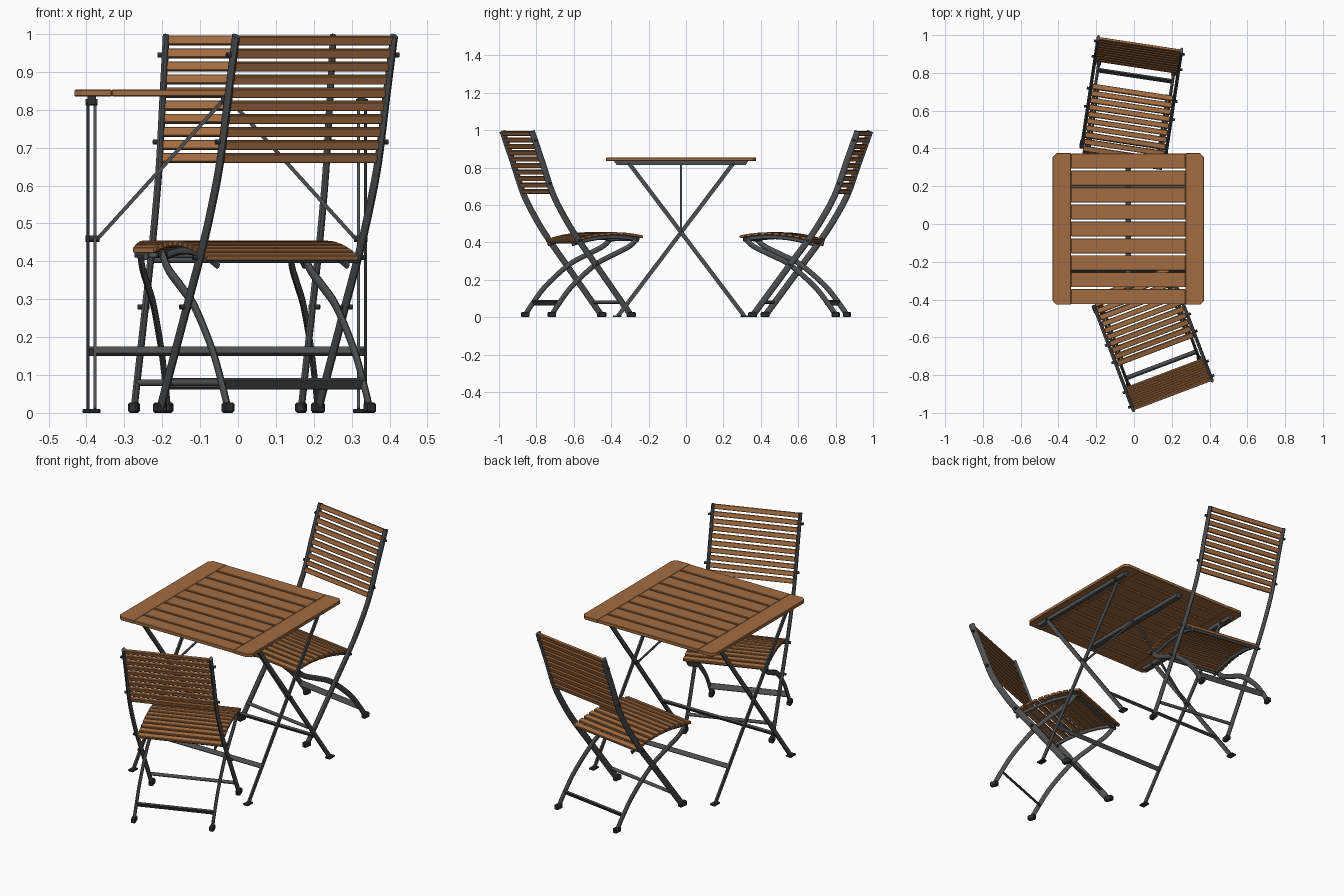
import bpy, bmesh, math
from mathutils import Matrix, Vector

if "Cube" in bpy.data.objects:
    bpy.data.objects.remove(bpy.data.objects["Cube"])


def mat(name, rgb):
    m = bpy.data.materials.new(name)
    m.diffuse_color = (*rgb, 1)
    m.use_nodes = True
    m.node_tree.nodes["Principled BSDF"].inputs["Base Color"].default_value = m.diffuse_color
    return m


WOOD = mat("oiled wood", (0.36, 0.15, 0.052))
METAL = mat("dark grey steel", (0.075, 0.078, 0.082))
BLACK = mat("black plastic", (0.03, 0.031, 0.032))


def finish(name, bm, material, world, smooth=False):
    bmesh.ops.recalc_face_normals(bm, faces=bm.faces)
    me = bpy.data.meshes.new(name)
    bm.to_mesh(me)
    bm.free()
    me.materials.append(material)
    ob = bpy.data.objects.new(name, me)
    bpy.context.collection.objects.link(ob)
    ob.matrix_world = world
    if smooth:
        bpy.context.view_layer.objects.active = ob
        ob.select_set(True)
        bpy.ops.object.shade_smooth_by_angle(angle=math.radians(40))
        ob.select_set(False)
    return ob


def box(name, loc, size, material, world, tilt=0.0, bevel=0.002):
    bm = bmesh.new()
    m = Matrix.Translation(loc) @ Matrix.Rotation(tilt, 4, 'X') @ Matrix.Diagonal((*size, 1))
    bmesh.ops.create_cube(bm, size=1, matrix=m)
    if bevel:
        bmesh.ops.bevel(bm, geom=bm.edges[:], offset=bevel, segments=1, affect='EDGES')
    return finish(name, bm, material, world)


def rod(name, loc, radius, length, material, world, axis='X', sides=10):
    bm = bmesh.new()
    r = Matrix.Rotation(math.pi / 2, 4, 'Y') if axis == 'X' else Matrix.Identity(4)
    bmesh.ops.create_cone(bm, cap_ends=True, segments=sides, radius1=radius, radius2=radius,
                          depth=length, matrix=Matrix.Translation(loc) @ r)
    return finish(name, bm, material, world, True)


def smooth_path(pts, steps=5):
    # Catmull-Rom through the control points
    p = [Vector(q) for q in pts]
    p = [2 * p[0] - p[1]] + p + [2 * p[-1] - p[-2]]
    out = []
    for i in range(1, len(p) - 2):
        a, b, c, d = p[i - 1:i + 3]
        for s in range(steps):
            t = s / steps
            out.append(0.5 * (2 * b + (c - a) * t + (2 * a - 5 * b + 4 * c - d) * t * t
                              + (3 * b - a - 3 * c + d) * t ** 3))
    return out + [p[-2]]


def tube(name, x, path, half_x, half_n, material, world, sides=12):
    # oval section swept along a path in the yz plane
    bm = bmesh.new()
    rings = []
    for i, q in enumerate(path):
        t = (path[min(i + 1, len(path) - 1)] - path[max(i - 1, 0)]).normalized()
        n = Vector((-t.y, t.x))
        ring = []
        for k in range(sides):
            a = 2 * math.pi * k / sides
            o = q + n * half_n * math.sin(a)
            ring.append(bm.verts.new((x + half_x * math.cos(a), o.x, o.y)))
        rings.append(ring)
    for r0, r1 in zip(rings, rings[1:]):
        for k in range(sides):
            j = (k + 1) % sides
            bm.faces.new((r0[k], r0[j], r1[j], r1[k]))
    bm.faces.new(rings[0])
    bm.faces.new(rings[-1])
    return finish(name, bm, material, world, True)


def bar(name, a, b, width, thick, material, world):
    # straight flat bar between two points, thin along the side direction
    a, b = Vector(a), Vector(b)
    z = (b - a).normalized()
    y = Vector((0, 1, 0)) if abs(z.x) > 0.1 else z.cross(Vector((1, 0, 0))).normalized()
    x = y.cross(z).normalized()
    m = Matrix((x, y, z)).transposed().to_4x4()
    m = Matrix.Translation((a + b) / 2) @ m @ Matrix.Diagonal((thick, width, (b - a).length, 1))
    bm = bmesh.new()
    bmesh.ops.create_cube(bm, size=1, matrix=m)
    return finish(name, bm, material, world)


# ---------------- folding chair: local y runs from backrest (0) to front ----------------
LONG = [(0, .995), (.06, .83), (.12, .66), (.19, .53), (.262, .42), (.37, .275), (.565, .012)]
SHORT = [(.612, .42), (.565, .378), (.47, .332), (.37, .28), (.24, .168), (.165, .075), (.122, .012)]


def seat_z(d):
    return .447 - .7 * (d - .48) ** 2


def chair(world):
    long_path, short_path = smooth_path(LONG), smooth_path(SHORT)

    def at_z(path, z):
        return min(path, key=lambda q: abs(q.y - z)).x

    for s in (-1, 1):
        tube("chair_long_leg", s * .223, long_path, .009, .017, METAL, world)
        tube("chair_short_leg", s * .200, short_path, .008, .014, METAL, world)
        box("chair_front_foot", (s * .223, .568, .014), (.026, .046, .028), BLACK, world, .55 - .55, .005)
        box("chair_rear_foot", (s * .200, .122, .014), (.024, .042, .028), BLACK, world, 0, .005)
        # seat side rail under the slats
        rail = [Vector((.245 + .38 * i / 8, seat_z(.245 + .38 * i / 8) - .018)) for i in range(9)]
        tube("seat_rail", s * .183, rail, .007, .011, METAL, world, 8)
        # bolts and pivots
        for z, d in ((.945, .018), (.715, .1), (.28, .367), (.41, .27)):
            rod("chair_bolt", (s * .228, d, z), .007, .03, BLACK, world)
        rod("seat_pivot", (s * .194, .61, .418), .009, .04, BLACK, world)

    # backrest slats
    for i in range(10):
        z = .983 - i * .0345
        d = .354 * (.995 - z)
        box("back_slat", (0, d, z), (.434, .014, .025), WOOD, world, .34, .002)
    # seat slats following the curve
    for i in range(11):
        d = .258 + i * .0368
        slope = math.atan(-1.4 * (d - .48))
        box("seat_slat", (0, d, seat_z(d)), (.43, .028, .015), WOOD, world, slope, .002)
    # cross members
    rod("seat_rear_crossbar", (0, .262, .405), .010, .44, METAL, world)
    rod("seat_front_crossbar", (0, .61, .415), .007, .39, METAL, world)
    box("rear_leg_stretcher", (0, .168, .077), (.40, .010, .03), METAL, world, .6, .001)
    rod("front_leg_stretcher", (0, at_z(long_path, .08), .08), .009, .44, METAL, world)


def placed(x, y, deg):
    return Matrix.Translation((x, y, 0)) @ Matrix.Rotation(math.radians(deg), 4, 'Z')


chair(placed(.2035, -.903, 20.7))
chair(placed(.031, .951, 171.4))

# ---------------- folding table, local origin at its centre ----------------
T = Matrix.Translation((-.03, -.026, 0))
# slats of the top
for i in range(9):
    box("table_slat", (0, (i - 4) * .0897, .844), (.606, .079, .018), WOOD, T, 0, .002)
# end boards with clipped outer corners
for s in (-1, 1):
    bm = bmesh.new()
    outline = [(.303, -.401), (.38, -.401), (.401, -.38), (.401, .38), (.38, .401), (.303, .401)]
    face = bm.faces.new([bm.verts.new((s * x, y, .835)) for x, y in outline])
    up = bmesh.ops.extrude_face_region(bm, geom=[face])
    bmesh.ops.translate(bm, vec=(0, 0, .018), verts=[v for v in up['geom'] if isinstance(v, bmesh.types.BMVert)])
    bmesh.ops.bevel(bm, geom=bm.edges[:], offset=.002, segments=1, affect='EDGES')
    finish("table_end_board", bm, WOOD, T)
# rails under the top
for x in (-.356, 0, .356):
    w = .03 if x == 0 else .022
    bm = bmesh.new()
    prof = [(-.36, .836), (.36, .836), (.345, .814), (-.345, .814)]
    f = bm.faces.new([bm.verts.new((x - w / 2, y, z)) for y, z in prof])
    up = bmesh.ops.extrude_face_region(bm, geom=[f])
    bmesh.ops.translate(bm, vec=(w, 0, 0), verts=[v for v in up['geom'] if isinstance(v, bmesh.types.BMVert)])
    finish("table_top_rail", bm, METAL, T)
# crossed legs, feet, pivots and braces
for s in (-1, 1):
    for x, d in ((.366, 1), (.348, -1)):
        bar("table_leg", (s * x, -d * .278, .822), (s * x, d * .338, .006), .022, .008, METAL, T)
        box("table_foot", (s * x, d * .341, .005), (.03, .045, .010), BLACK, T, 0, .002)
        rod("table_leg_bolt", (s * .357, -d * .278, .820), .009, .032, BLACK, T)
    rod("table_pivot", (s * .354, 0, .46), .009, .036, BLACK, T)
    bar("table_brace", (s * .340, 0, .46), (s * .012, 0, .822), .010, .010, METAL, T)
# stretchers between the leg pairs
for d, half in ((1, .366), (-1, .348)):
    box("table_stretcher", (0, d * .222, .163), (2 * half, .012, .024), METAL, T, d * .64, .001)
